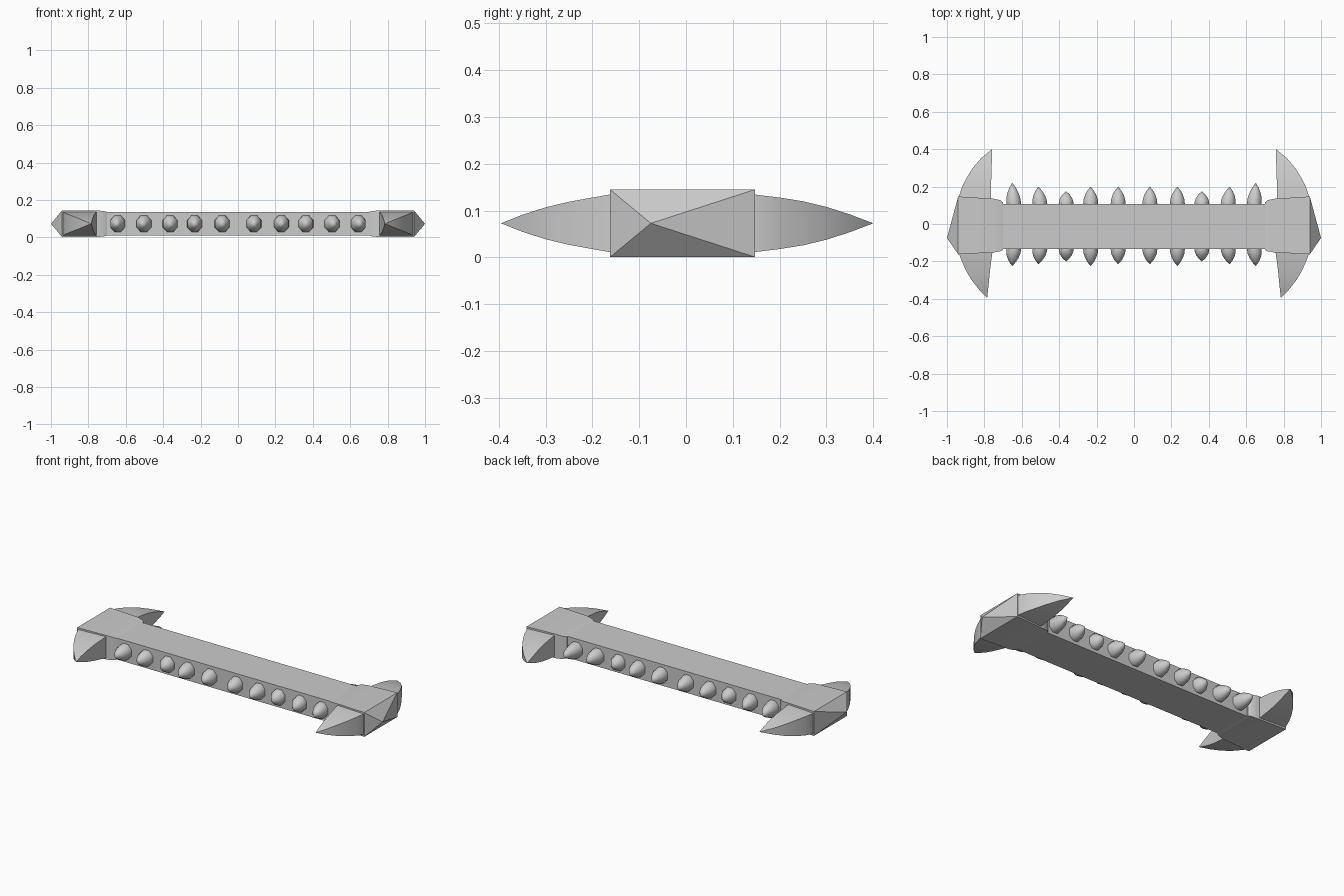
import bpy, bmesh, math
from mathutils import Vector

if "Cube" in bpy.data.objects:
    bpy.data.objects.remove(bpy.data.objects["Cube"], do_unlink=True)

MID = 0.073  # height of the centre line

grey = bpy.data.materials.new("plain_grey")
grey.use_nodes = True
colour = (0.6, 0.6, 0.6, 1)
grey.diffuse_color = colour
grey.node_tree.nodes["Principled BSDF"].inputs["Base Color"].default_value = colour


def loft(name, rings, tip=None, angle=30):
    """Skin a list of equal rings, closing with a cap or a pointed tip."""
    bm = bmesh.new()
    loops = [[bm.verts.new(p) for p in ring] for ring in rings]
    n = len(loops[0])
    for a, b in zip(loops, loops[1:]):
        for i in range(n):
            j = (i + 1) % n
            bm.faces.new((a[i], a[j], b[j], b[i]))
    bm.faces.new(loops[0])
    last = loops[-1]
    if tip is None:
        bm.faces.new(last)
    else:
        t = bm.verts.new(tip)
        for i in range(n):
            bm.faces.new((last[i], last[(i + 1) % n], t))
    bmesh.ops.recalc_face_normals(bm, faces=bm.faces)
    mesh = bpy.data.meshes.new(name)
    bm.to_mesh(mesh)
    bm.free()
    mesh.materials.append(grey)
    obj = bpy.data.objects.new(name, mesh)
    bpy.context.collection.objects.link(obj)
    bpy.ops.object.select_all(action='DESELECT')
    obj.select_set(True)
    bpy.context.view_layer.objects.active = obj
    bpy.ops.object.shade_smooth_by_angle(angle=math.radians(angle))
    return obj


def section_x(x, y0, y1, half):
    return [(x, y0, MID - half), (x, y1, MID - half),
            (x, y1, MID + half), (x, y0, MID + half)]


def section_y(y, x0, x1, half):
    return [(x0, y, MID - half), (x1, y, MID - half),
            (x1, y, MID + half), (x0, y, MID + half)]


# Long central bar
loft("bar", [section_x(x, -0.134, 0.107, 0.063) for x in (-0.72, 0.72)])

# Outer curves of the claws: y, inner x, outer x, half height
back_claw = [(0.10, 0.765, 0.935, 0.066), (0.15, 0.765, 0.935, 0.061),
             (0.20, 0.764, 0.918, 0.055), (0.25, 0.763, 0.893, 0.047),
             (0.30, 0.761, 0.862, 0.035), (0.35, 0.76, 0.819, 0.019)]
front_claw = [(-0.10, 0.75, 0.935, 0.068), (-0.16, 0.758, 0.935, 0.062),
              (-0.20, 0.764, 0.92, 0.055), (-0.25, 0.77, 0.898, 0.046),
              (-0.30, 0.775, 0.868, 0.034), (-0.35, 0.78, 0.829, 0.018)]

for side, s in (("left", 1), ("right", -1)):
    # Flared end block with an off-centre point
    loft(side + "_end_block",
         [section_x(s * x, y0, y1, h) for x, y0, y1, h in (
             (0.70, -0.138, 0.115, 0.063), (0.715, -0.146, 0.128, 0.067),
             (0.75, -0.152, 0.135, 0.071), (0.94, -0.162, 0.147, 0.072))],
         tip=(s * 1.0, -0.075, MID))
    # Curved claws
    for place, rows, tip in (("back", back_claw, (0.76, 0.4, MID)),
                             ("front", front_claw, (0.785, -0.395, MID))):
        loft(f"{side}_{place}_claw",
             [section_y(y, s * a, s * b, h) for y, a, b, h in rows],
             tip=(s * tip[0], tip[1], MID))


def spike(name, x, base, tip, lean):
    """Bullet-shaped eight-sided spike from the bar's edge."""
    rings = []
    for t, r in ((-0.15, 0.042), (0, 0.043), (0.25, 0.041), (0.5, 0.033), (0.75, 0.02)):
        y = base + (tip - base) * t
        rings.append([(x + lean * t + r * math.cos(a), y, MID + 1.12 * r * math.sin(a))
                      for a in (math.tau * (i + 0.5) / 8 for i in range(8))])
    loft(name, rings, tip=(x + lean, tip, MID), angle=50)


# Rows of spikes on both long edges
spots = [0.085, 0.232, 0.363, 0.503, 0.643]
front_tips = [-0.215, -0.225, -0.2, -0.215, -0.225]
back_tips = [0.2, 0.2, 0.175, 0.2, 0.22]
for side, s in (("left", 1), ("right", -1)):
    for i, x in enumerate(spots):
        lean = s * 0.008 if i > 2 else 0
        spike(f"{side}_front_spike_{i + 1}", s * x, -0.134, front_tips[i], lean)
        spike(f"{side}_back_spike_{i + 1}", s * x, 0.107, back_tips[i], lean)
